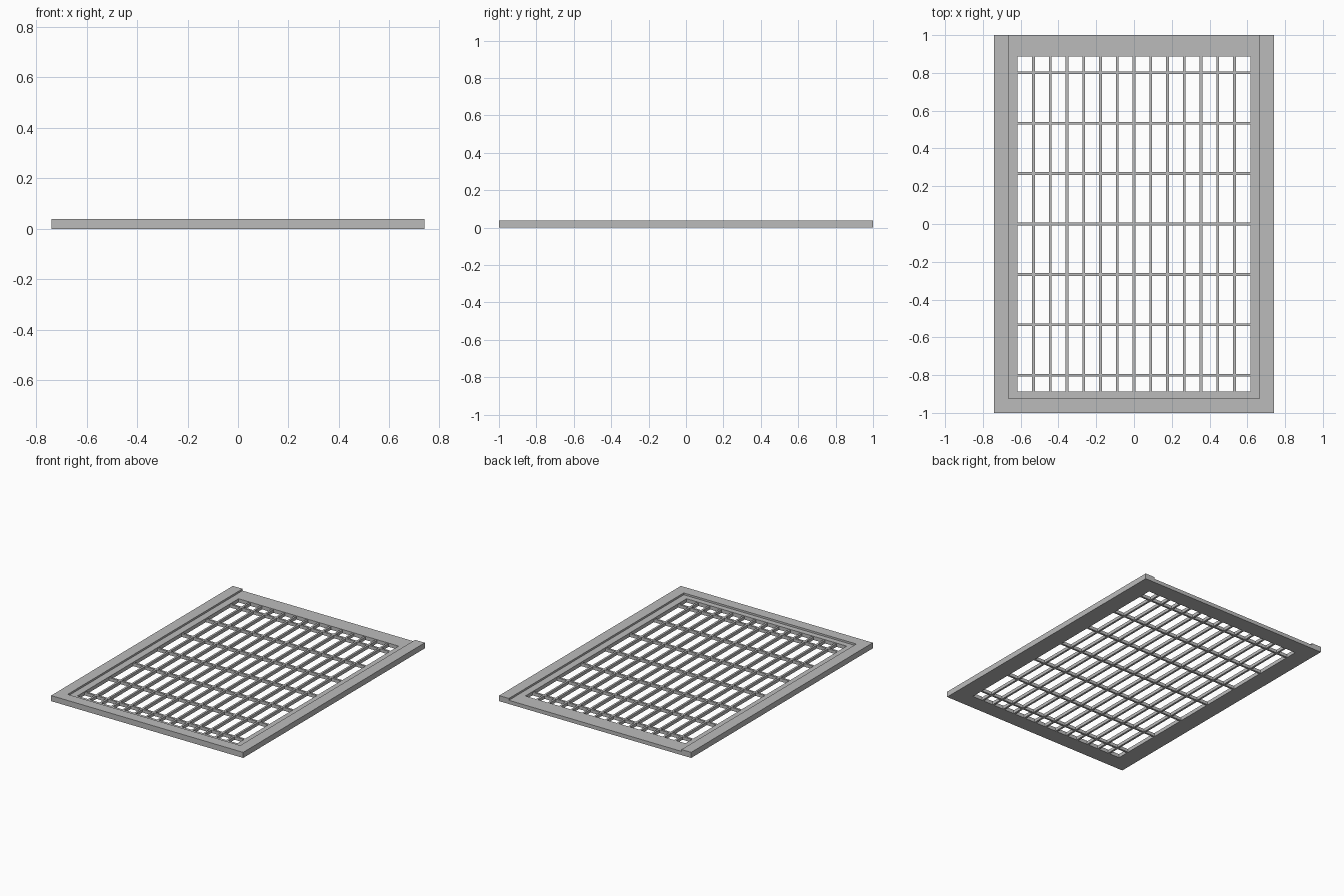
import bpy
import bmesh
from mathutils import Matrix, Vector

default = bpy.data.objects.get("Cube")
if default:
    bpy.data.objects.remove(default, do_unlink=True)

# Overall sizes
HALF_X, HALF_Y, TOP = 0.74, 1.0, 0.039
OPEN_X, OPEN_Y = 0.617, 0.887
RIM, FLOOR = 0.075, 0.026
BAR, BAR_TOP = 0.014, 0.022
SLAT_STEP, CROSS_STEP = 0.0887, 0.267

grey = bpy.data.materials.new("plain grey")
grey.use_nodes = True
grey.diffuse_color = (0.5, 0.5, 0.5, 1)
grey.node_tree.nodes["Principled BSDF"].inputs["Base Color"].default_value = grey.diffuse_color


def boxes(name, bounds):
    """One object made of boxes, each given by its low and high corner."""
    bm = bmesh.new()
    for low, high in bounds:
        low, high = Vector(low), Vector(high)
        size = Matrix.Diagonal((*(high - low), 1))
        bmesh.ops.create_cube(bm, size=1, matrix=Matrix.Translation((low + high) / 2) @ size)
    mesh = bpy.data.meshes.new(name)
    bm.to_mesh(mesh)
    bm.free()
    mesh.materials.append(grey)
    obj = bpy.data.objects.new(name, mesh)
    bpy.context.collection.objects.link(obj)
    return obj


def cut(target, cutter):
    mod = target.modifiers.new(cutter.name, 'BOOLEAN')
    mod.operation = 'DIFFERENCE'
    mod.solver = 'EXACT'
    mod.object = cutter
    bpy.context.view_layer.objects.active = target
    bpy.ops.object.modifier_apply(modifier=mod.name)
    bpy.data.objects.remove(cutter, do_unlink=True)


# Frame: slab with a shallow seat open at the back, and a central opening
frame = boxes("frame", [((-HALF_X, -HALF_Y, 0), (HALF_X, HALF_Y, TOP))])
cut(frame, boxes("seat_cutter", [((RIM - HALF_X, RIM - HALF_Y, FLOOR),
                                  (HALF_X - RIM, HALF_Y + 1, 1))]))
cut(frame, boxes("opening_cutter", [((-OPEN_X, -OPEN_Y, -1), (OPEN_X, OPEN_Y, 1))]))

# Cross bars run the full width of the opening
cross_ys = [i * CROSS_STEP for i in range(-3, 4)]
boxes("cross_bars", [((-OPEN_X, y - BAR / 2, 0), (OPEN_X, y + BAR / 2, BAR_TOP))
                     for y in cross_ys])

# Long slats are fitted between the cross bars
starts = [-OPEN_Y] + [y + BAR / 2 for y in cross_ys]
ends = [y - BAR / 2 for y in cross_ys] + [OPEN_Y]
slat_xs = [i * SLAT_STEP for i in range(-6, 7)]
boxes("long_slats", [((x - BAR / 2, a, 0), (x + BAR / 2, b, BAR_TOP))
                     for x in slat_xs for a, b in zip(starts, ends)])
